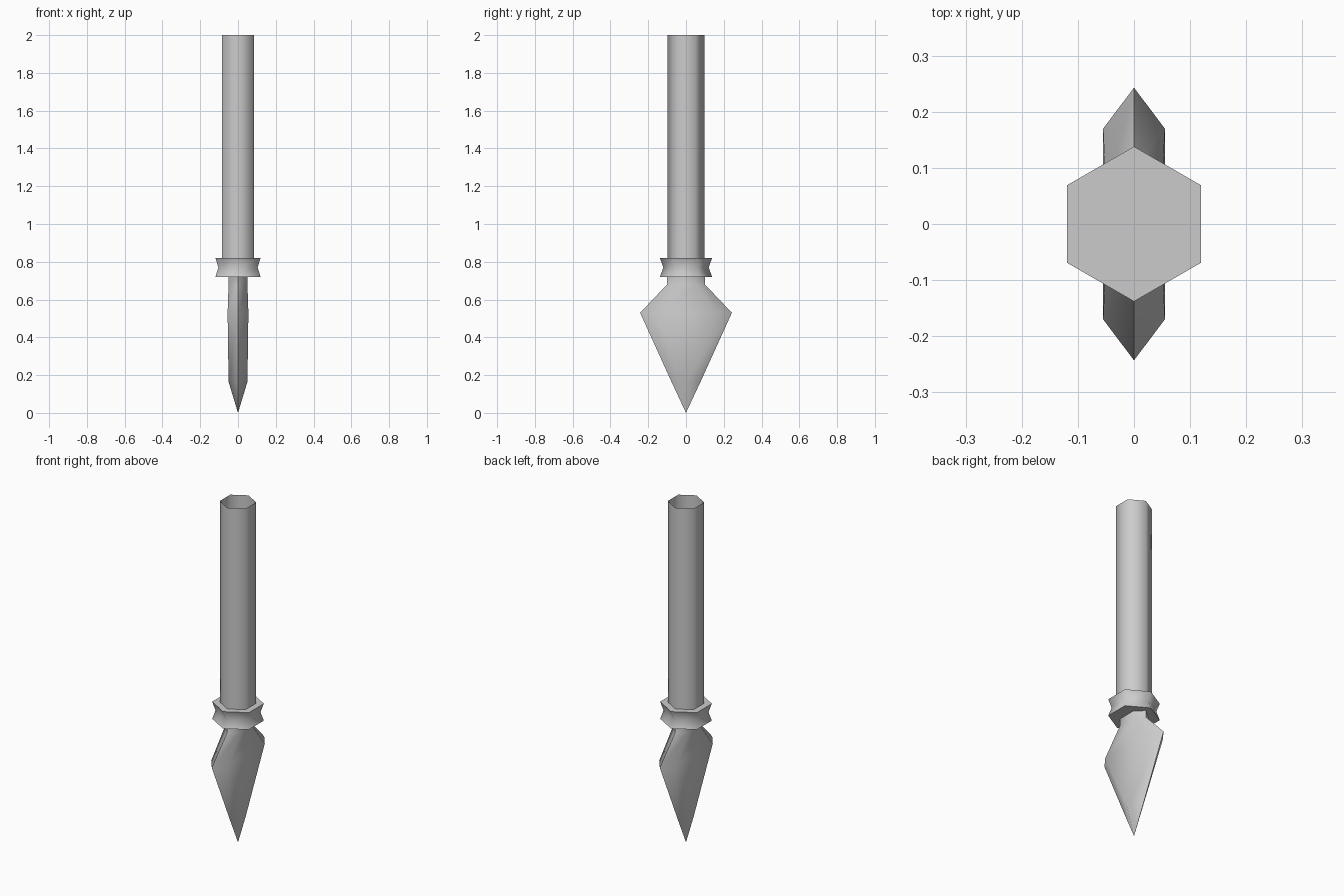
import bpy, bmesh, math

if "Cube" in bpy.data.objects:
    bpy.data.objects.remove(bpy.data.objects["Cube"], do_unlink=True)

COLOUR = (0.6, 0.6, 0.6, 1.0)
grey = bpy.data.materials.new("light_grey")
grey.use_nodes = True
grey.diffuse_color = COLOUR
for node in grey.node_tree.nodes:
    if node.type == 'BSDF_PRINCIPLED':
        node.inputs["Base Color"].default_value = COLOUR


def hexagon(radius):
    """Regular six-sided outline with corners on the front and back."""
    angles = [math.radians(90 + 60 * i) for i in range(6)]
    return [(radius * math.cos(a), radius * math.sin(a)) for a in angles]


def blade_section(thick, flat, edge):
    """Flat-sided outline bevelled to a cutting edge at front and back."""
    return [(0, edge), (-thick, flat), (-thick, -flat),
            (0, -edge), (thick, -flat), (thick, flat)]


def loft(name, sections, cap_bottom=False, cap_top=False):
    """Skin a stack of (height, outline) sections."""
    bm = bmesh.new()
    rings = [[bm.verts.new((x, y, z)) for x, y in outline]
             for z, outline in sections]
    for low, high in zip(rings, rings[1:]):
        for i in range(len(low)):
            j = (i + 1) % len(low)
            bm.faces.new((low[i], low[j], high[j], high[i]))
    if cap_bottom:
        bm.faces.new(rings[0][::-1])
    if cap_top:
        bm.faces.new(rings[-1])
    # Collapsed sections become points
    bmesh.ops.remove_doubles(bm, verts=bm.verts[:], dist=0.0001)
    mesh = bpy.data.meshes.new(name)
    bm.to_mesh(mesh)
    bm.free()
    mesh.materials.append(grey)
    obj = bpy.data.objects.new(name, mesh)
    bpy.context.collection.objects.link(obj)
    bpy.ops.object.select_all(action='DESELECT')
    obj.select_set(True)
    bpy.context.view_layer.objects.active = obj
    bpy.ops.object.shade_smooth_by_angle(angle=math.radians(65))
    return obj


# Hollow shaft, open at the top
loft("shaft", [(0.82, hexagon(0.097)), (2.0, hexagon(0.097))])

# Waisted collar
loft("collar", [(0.72, hexagon(0.138)), (0.77, hexagon(0.12)),
                (0.82, hexagon(0.138))], cap_bottom=True, cap_top=True)

# Blade: tip, end of the flats, widest point, neck
loft("blade", [(0.0, blade_section(0, 0, 0)),
               (0.165, blade_section(0.05, 0, 0.077)),
               (0.53, blade_section(0.055, 0.17, 0.243)),
               (0.68, blade_section(0.05, 0.055, 0.1)),
               (0.72, blade_section(0.05, 0.055, 0.1))])
